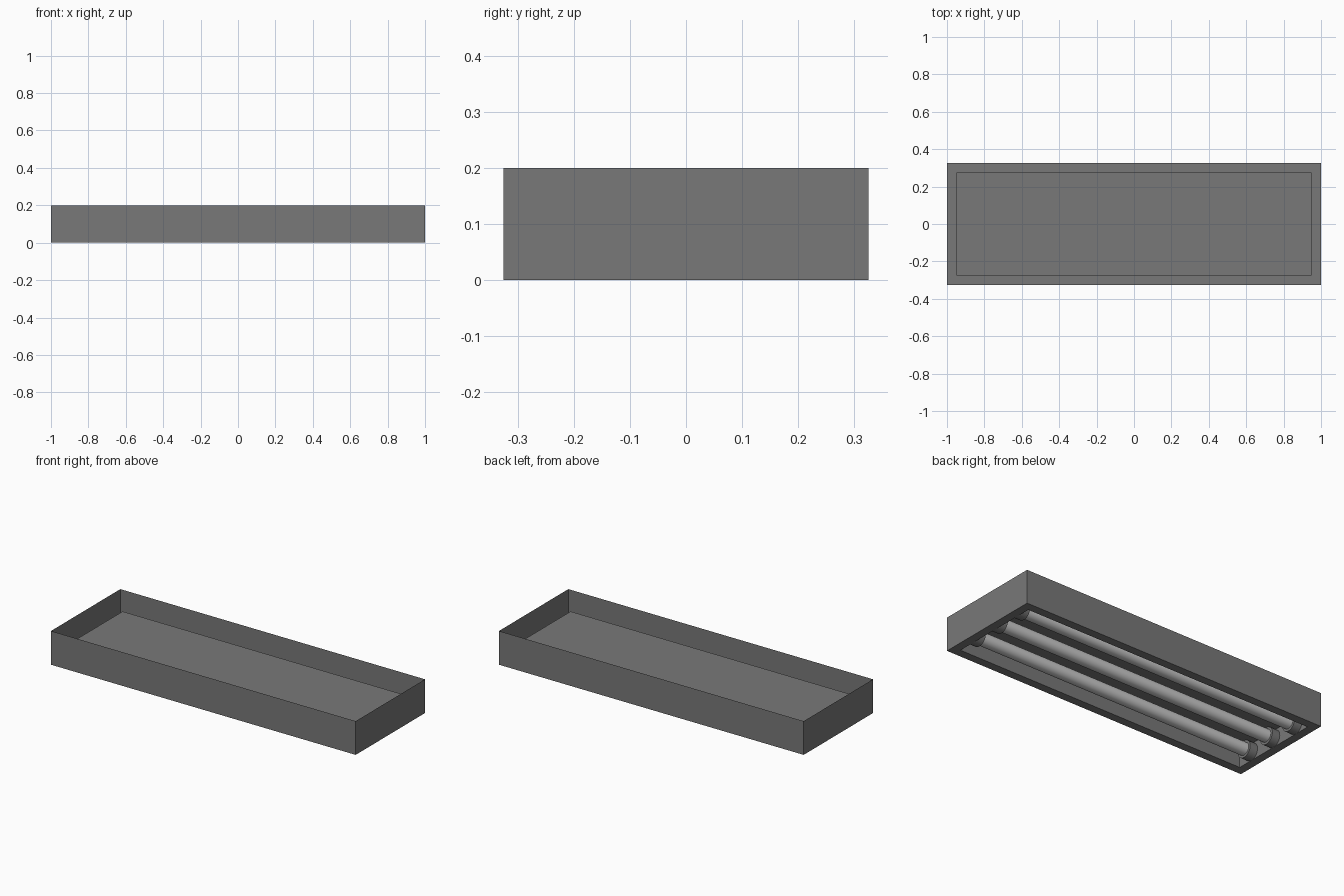
import bpy, bmesh, math
from mathutils import Matrix

if "Cube" in bpy.data.objects:
    bpy.data.objects.remove(bpy.data.objects["Cube"])


def material(name, rgb):
    m = bpy.data.materials.new(name)
    m.diffuse_color = (*rgb, 1.0)
    m.use_nodes = True
    m.node_tree.nodes["Principled BSDF"].inputs["Base Color"].default_value = m.diffuse_color
    return m


body_grey = material("body_grey", (0.19, 0.19, 0.19))
tube_white = material("tube_white", (0.60, 0.60, 0.60))


def add_object(name, bm, mat, smooth=False):
    me = bpy.data.meshes.new(name)
    bm.to_mesh(me)
    bm.free()
    me.materials.append(mat)
    ob = bpy.data.objects.new(name, me)
    bpy.context.collection.objects.link(ob)
    if smooth:
        bpy.ops.object.select_all(action='DESELECT')
        ob.select_set(True)
        bpy.context.view_layer.objects.active = ob
        bpy.ops.object.shade_smooth_by_angle(angle=math.radians(40))
    return ob


def rod(name, x0, x1, y, z, r, mat):
    # Closed cylinder lying along x
    bm = bmesh.new()
    bmesh.ops.create_cone(
        bm, cap_ends=True, segments=32, radius1=r, radius2=r, depth=x1 - x0,
        matrix=Matrix.Translation(((x0 + x1) / 2, y, z)) @ Matrix.Rotation(math.pi / 2, 4, 'Y'))
    return add_object(name, bm, mat, True)


def ring(bm, hx, hy, z):
    return [bm.verts.new((sx * hx, sy * hy, z))
            for sx, sy in ((-1, -1), (1, -1), (1, 1), (-1, 1))]


# Sheet housing: open-topped outer walls, bottom rim, recessed tray
bm = bmesh.new()
rings = [ring(bm, 1.0, 0.325, 0.2), ring(bm, 1.0, 0.325, 0.0),
         ring(bm, 0.95, 0.275, 0.0), ring(bm, 0.95, 0.275, 0.1)]
for a, b in zip(rings, rings[1:]):
    for i in range(4):
        j = (i + 1) % 4
        bm.faces.new((a[i], b[i], b[j], a[j]))
bm.faces.new(rings[-1][::-1])
add_object("housing", bm, body_grey)

# Three lamp tubes with a round socket at each end
for i, y in enumerate((-0.18, 0.0, 0.18), 1):
    rod(f"lamp_tube_{i}", -0.92, 0.92, y, 0.05, 0.037, tube_white)
    rod(f"socket_left_{i}", -0.95, -0.90, y, 0.05, 0.05, body_grey)
    rod(f"socket_right_{i}", 0.90, 0.95, y, 0.05, 0.05, body_grey)
